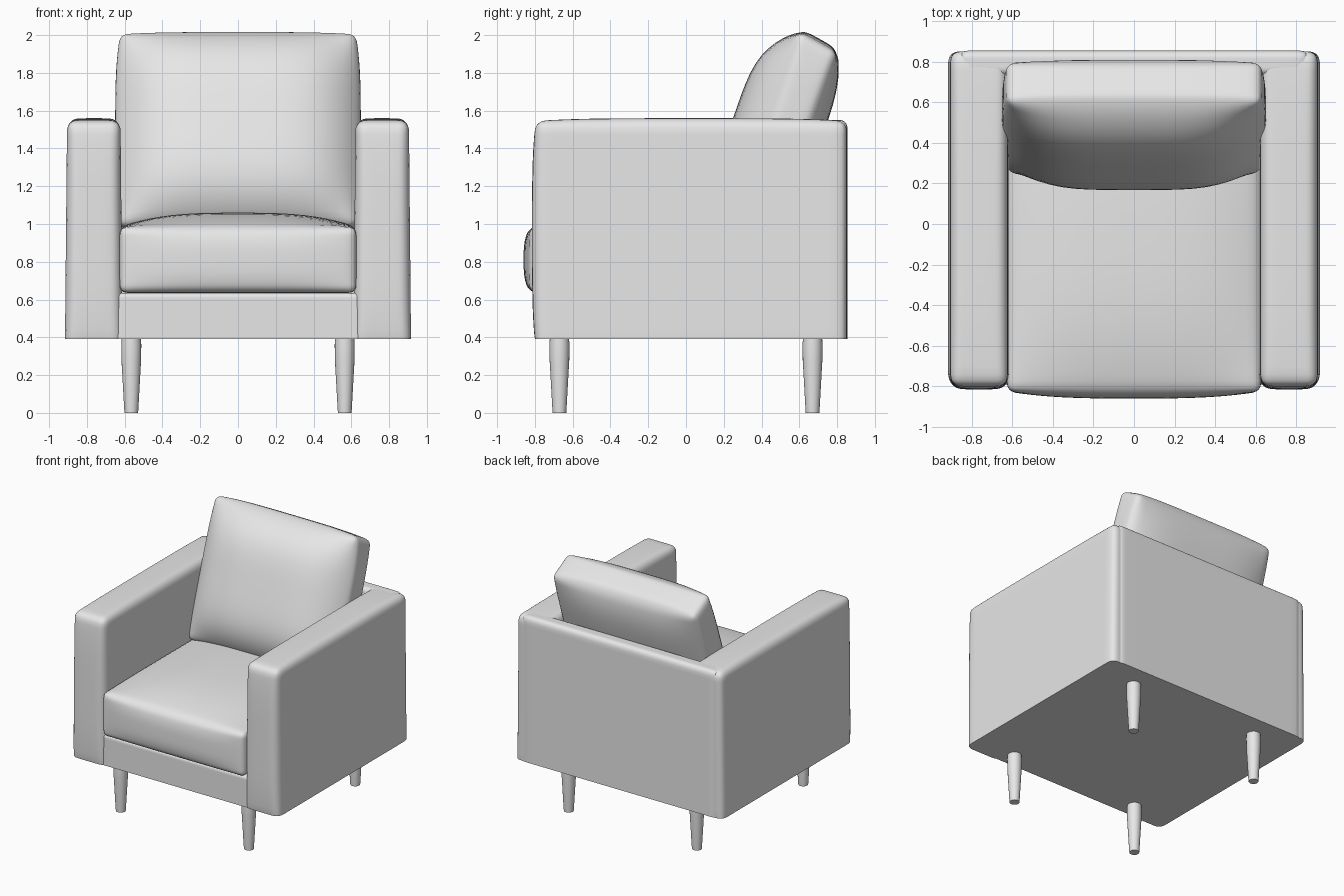
import bpy, bmesh, math
from mathutils import Vector, Matrix

if "Cube" in bpy.data.objects:
    bpy.data.objects.remove(bpy.data.objects["Cube"], do_unlink=True)

mat = bpy.data.materials.new("light grey")
mat.use_nodes = True
GREY = (0.8, 0.8, 0.8, 1)
mat.diffuse_color = GREY
mat.node_tree.nodes["Principled BSDF"].inputs["Base Color"].default_value = GREY
parts = []


def add_object(name, bm):
    bmesh.ops.recalc_face_normals(bm, faces=bm.faces)
    mesh = bpy.data.meshes.new(name)
    bm.to_mesh(mesh)
    bm.free()
    mesh.materials.append(mat)
    obj = bpy.data.objects.new(name, mesh)
    bpy.context.collection.objects.link(obj)
    parts.append(obj)
    return obj


def padded_box(name, low, high, radius, bulge_low=(0, 0, 0), bulge_high=(0, 0, 0),
               power=4, flat_base=False, taper=0, back_drop=0, tilt=0):
    """Rounded box whose faces swell outwards between their seams."""
    low, high = Vector(low), Vector(high)
    base = low.z
    if flat_base:
        low.z -= radius
    centre, half = (low + high) / 2, (high - low) / 2
    bm = bmesh.new()
    bmesh.ops.create_cube(bm, size=2)
    bmesh.ops.subdivide_edges(bm, edges=bm.edges[:], cuts=25, use_grid_fill=True)
    for v in bm.verts:
        # crowd the grid lines towards the edges, then round the corners
        q = Vector([math.sin(c * math.pi / 2) * h for c, h in zip(v.co, half)])
        inner = Vector([max(-h + radius, min(h - radius, c)) for c, h in zip(q, half)])
        p = inner + (q - inner).normalized() * radius
        u = [c / h for c, h in zip(p, half)]
        fall = [max(0, 1 - abs(c) ** power) for c in u]
        for i in range(3):
            amount = bulge_high[i] if u[i] > 0 else bulge_low[i]
            p[i] += u[i] * amount * fall[i - 1] * fall[i - 2]
        p.x *= 1 + taper * (1 - u[2]) / 2
        p.z -= back_drop * max(0, u[2]) * (1 + u[1]) / 2
        p = Matrix.Rotation(tilt, 3, 'X') @ p + centre
        if flat_base:
            p.z = max(p.z, base)
        v.co = p
    return add_object(name, bm)


# Upholstered frame
for name, side in (("left_arm", 1), ("right_arm", -1)):
    xs = sorted((0.622 * side, 0.905 * side))
    padded_box(name, (xs[0], -0.795, 0.39), (xs[1], 0.85, 1.545), 0.05,
               (0, 0.02, 0), (0, 0, 0.015), flat_base=True, taper=0.08)
padded_box("back_panel", (-0.86, 0.73, 0.39), (0.86, 0.855, 1.55), 0.04, flat_base=True)
padded_box("base", (-0.66, -0.79, 0.39), (0.66, 0.8, 0.635), 0.025, flat_base=True)

# Loose cushions
padded_box("seat_cushion", (-0.625, -0.825, 0.635), (0.625, 0.72, 0.985), 0.04,
           (0.015, 0.035, 0), (0.015, 0, 0.075), power=3)
padded_box("back_cushion", (-0.625, 0.415, 0.93), (0.625, 0.645, 2.01), 0.04,
           (0.025, 0.18, 0), (0.025, 0.07, 0.02), back_drop=0.04,
           tilt=math.radians(-19))

# Tapered legs, turned from one profile
PROFILE = ((0.036, 0), (0.038, 0.03), (0.052, 0.28), (0.053, 0.36), (0.05, 0.41))
SIDES = 24
for fb, y in (("front", -0.67), ("back", 0.67)):
    for lr, x in (("left", 0.565), ("right", -0.565)):
        bm = bmesh.new()
        rings = []
        for r, z in PROFILE:
            angles = [2 * math.pi * k / SIDES for k in range(SIDES)]
            rings.append([bm.verts.new((x + r * math.cos(a), y + r * math.sin(a), z))
                          for a in angles])
        for a, b in zip(rings, rings[1:]):
            for k in range(SIDES):
                n = (k + 1) % SIDES
                bm.faces.new((a[k], a[n], b[n], b[k]))
        bm.faces.new(rings[0])
        bm.faces.new(rings[-1])
        add_object(f"{fb}_{lr}_leg", bm)

# Smooth shading with crisp rims
bpy.ops.object.select_all(action='DESELECT')
for obj in parts:
    obj.select_set(True)
bpy.context.view_layer.objects.active = parts[0]
bpy.ops.object.shade_smooth_by_angle(angle=math.radians(40))
